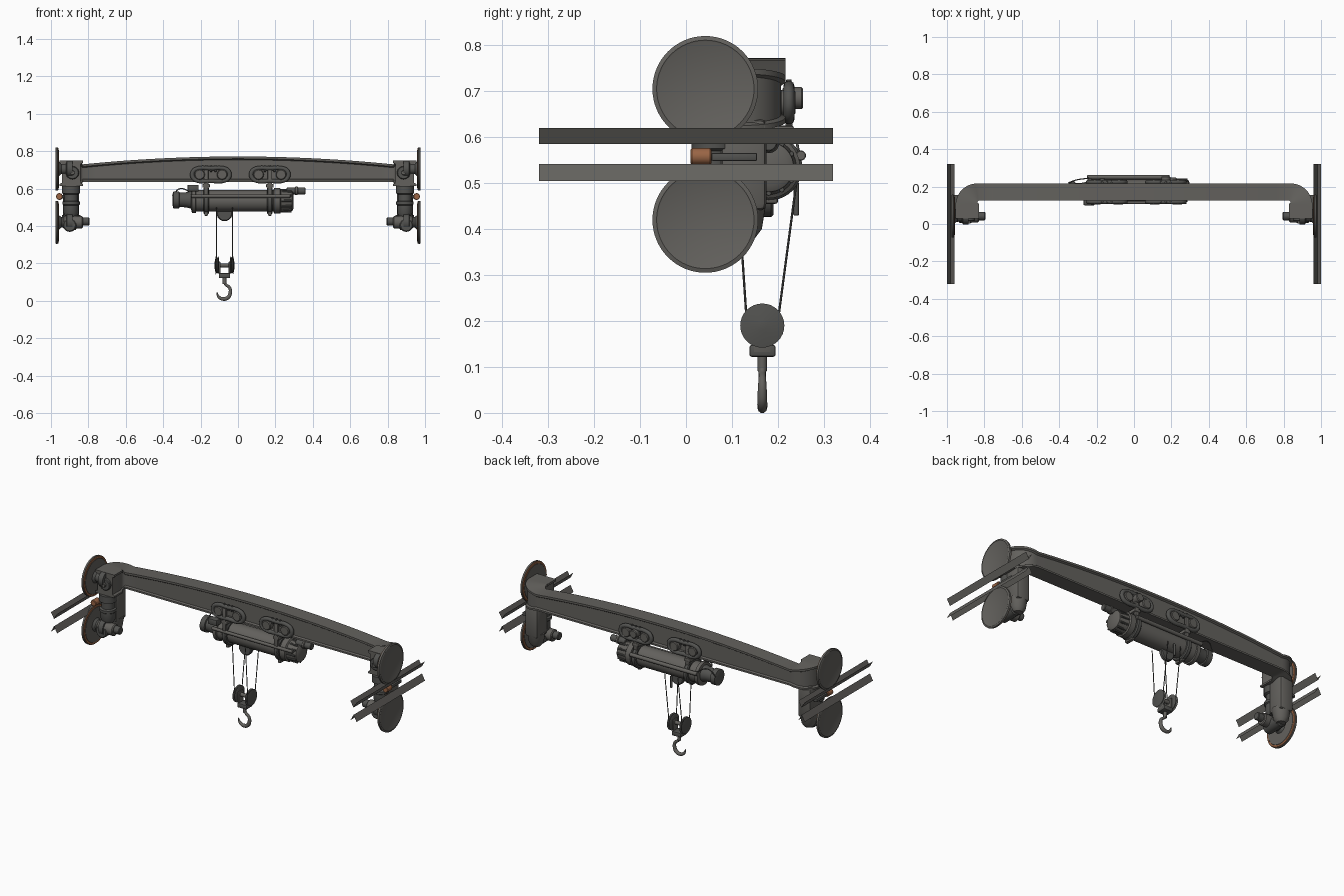
import bpy, bmesh, math
from mathutils import Vector

cube = bpy.data.objects.get("Cube")
if cube:
    bpy.data.objects.remove(cube)


def material(name, rgb):
    m = bpy.data.materials.new(name)
    m.use_nodes = True
    m.diffuse_color = (*rgb, 1)
    m.node_tree.nodes["Principled BSDF"].inputs["Base Color"].default_value = (*rgb, 1)
    return m


STEEL = material("grey steel", (0.125, 0.12, 0.11))
DARK = material("dark steel", (0.085, 0.085, 0.08))
ORANGE = material("burnt orange", (0.32, 0.13, 0.06))


def finish(name, bm, mat, smooth=True):
    bmesh.ops.recalc_face_normals(bm, faces=bm.faces)
    me = bpy.data.meshes.new(name)
    bm.to_mesh(me)
    bm.free()
    me.materials.append(mat)
    ob = bpy.data.objects.new(name, me)
    bpy.context.collection.objects.link(ob)
    if smooth:
        bpy.ops.object.select_all(action='DESELECT')
        ob.select_set(True)
        bpy.context.view_layer.objects.active = ob
        bpy.ops.object.shade_smooth_by_angle(angle=math.radians(35))
    return ob


def box(name, lo, hi, mat=STEEL, bevel=0.005):
    bm = bmesh.new()
    bmesh.ops.create_cube(bm, size=1)
    for v in bm.verts:
        v.co = Vector((a + (b - a) * (c + 0.5) for a, b, c in zip(lo, hi, v.co)))
    if bevel:
        bmesh.ops.bevel(bm, geom=bm.edges[:], offset=bevel, segments=2, affect='EDGES', profile=0.5)
    return finish(name, bm, mat)


def lathe(name, origin, axis, profile, mat=STEEL, seg=32):
    """Turn (distance along axis, radius) points around an axis."""
    bm = bmesh.new()
    rot = Vector((0, 0, 1)).rotation_difference(Vector(axis))
    rings = []
    for d, r in profile:
        rings.append([bm.verts.new(Vector(origin) + rot @ Vector((
            r * math.cos(math.tau * i / seg), r * math.sin(math.tau * i / seg), d)))
            for i in range(seg)])
    for a, b in zip(rings, rings[1:]):
        for i in range(seg):
            j = (i + 1) % seg
            bm.faces.new((a[i], a[j], b[j], b[i]))
    bm.faces.new(rings[0])
    bm.faces.new(rings[-1])
    return finish(name, bm, mat)


def rod(name, a, b, r, mat=STEEL, seg=24):
    d = Vector(b) - Vector(a)
    c = min(r * 0.15, d.length * 0.2)
    return lathe(name, a, d.normalized(),
                 [(0, r - c), (c, r), (d.length - c, r), (d.length, r - c)], mat, seg)


def tube(name, pts, r, mat=STEEL, closed=False, radii=None):
    cu = bpy.data.curves.new(name, 'CURVE')
    cu.dimensions = '3D'
    cu.bevel_depth, cu.bevel_resolution, cu.use_fill_caps = r, 3, True
    sp = cu.splines.new('BEZIER')
    sp.bezier_points.add(len(pts) - 1)
    sp.use_cyclic_u = closed
    sp.resolution_u = 8
    for i, (bp, p) in enumerate(zip(sp.bezier_points, pts)):
        bp.co = p
        bp.handle_left_type = bp.handle_right_type = 'AUTO'
        bp.radius = radii[i] if radii else 1
    cu.materials.append(mat)
    ob = bpy.data.objects.new(name, cu)
    bpy.context.collection.objects.link(ob)
    return ob


# Main beam: a flanged section swept along a bow with both ends turned forward
def beam():
    half = [(0.83 * i / 12, 0.171, 0, 1, 0.045) for i in range(1, 13)]
    for i in range(1, 9):
        a = math.pi / 2 * i / 8
        half.append((0.83 + 0.062 * math.sin(a), 0.109 + 0.062 * math.cos(a),
                     math.sin(a), math.cos(a), 0.045 + 0.017 * i / 8))
    half.append((0.892, 0.03, 1, 0, 0.062))
    path = [(-x, y, -nx, ny, w) for x, y, nx, ny, w in reversed(half)]
    path += [(0, 0.171, 0, 1, 0.045)] + half
    bm, rings = bmesh.new(), []
    for x, y, nx, ny, w in path:
        top = 0.772 - 0.042 * min(1, abs(x) / 0.83) ** 2
        top += 0.02 * abs(nx)
        bot = 0.635 - 0.02 * abs(nx)
        side = [(1, top), (1, top - 0.012), (0.8, top - 0.018),
                (0.8, bot + 0.016), (1, bot + 0.01), (1, bot)]
        sec = side + [(-u, z) for u, z in reversed(side)]
        rings.append([bm.verts.new((x + nx * u * w, y + ny * u * w, z)) for u, z in sec])
    for a, b in zip(rings, rings[1:]):
        for i in range(len(a)):
            j = (i + 1) % len(a)
            bm.faces.new((a[i], a[j], b[j], b[i]))
    bm.faces.new(rings[0])
    bm.faces.new(rings[-1])
    finish("main_beam", bm, STEEL)


beam()

# End carriages, wheels and rails, repeated on both sides
for s, side in ((1, "left"), (-1, "right")):
    def P(x, y, z):
        return (s * x, y, z)

    for z, level in ((0.705, "upper"), (0.42, "lower")):
        tag = f"{side}_{level}_"
        lathe(tag + "wheel", P(0.961, 0.042, z), (s, 0, 0),
              [(0, 0.106), (0.003, 0.115), (0.013, 0.115), (0.016, 0.106), (0.0145, 0.103)], STEEL, 64)
        lathe(tag + "wheel_rim", P(0.9585, 0.042, z), (s, 0, 0),
              [(0, 0.105), (0.001, 0.111), (0.004, 0.113)], ORANGE, 64)
        lathe(tag + "wheel_inner_plate", P(0.957, 0.042, z), (s, 0, 0),
              [(0, 0.1), (0.003, 0.103)], STEEL, 48)
        lathe(tag + "wheel_hub", P(0.885, 0.042, z), (s, 0, 0),
              [(0, 0.045), (0.03, 0.045), (0.035, 0.028), (0.06, 0.028), (0.074, 0.04)], DARK)
        # Rail: angle section opening toward its wheel
        apex, lip = (0.585, 0.62) if level == "upper" else (0.542, 0.505)
        bm = bmesh.new()
        rows = [[bm.verts.new(P(x, y, h)) for y in (-0.32, 0.32)]
                for x, h in ((0.96, lip), (0.98, apex), (1.0, lip))]
        for a, b in zip(rows, rows[1:]):
            bm.faces.new((a[0], a[1], b[1], b[0]))
        finish(tag + "rail", bm, STEEL, False)

    xa, xb = sorted((s * 0.85, s * 0.935))
    box(side + "_leg", (xa, 0.075, 0.44), (xb, 0.175, 0.64), STEEL, 0.015)
    lathe(side + "_leg_foot", P(0.892, 0.125, 0.38), (0, 0, 1),
          [(0, 0.025), (0.02, 0.04), (0.08, 0.05)])
    lathe(side + "_leg_drive", P(0.892, 0.06, 0.45), (0, 0, 1),
          [(0, 0.03), (0.02, 0.04), (0.06, 0.04), (0.065, 0.046), (0.08, 0.046),
           (0.085, 0.036), (0.12, 0.036), (0.125, 0.048), (0.165, 0.048)], DARK)
    rod(side + "_lower_motor", P(0.935, 0.042, 0.42), P(0.83, 0.042, 0.42), 0.034)
    rod(side + "_lower_motor_cap", P(0.84, 0.042, 0.425), P(0.795, 0.042, 0.425), 0.022, DARK)
    rod(side + "_lower_gearbox", P(0.9, 0.005, 0.405), P(0.9, 0.12, 0.405), 0.036, DARK)
    rod(side + "_carriage_cap", P(0.885, 0.035, 0.685), P(0.885, 0.015, 0.685), 0.035, DARK)
    rod(side + "_carriage_bolt", P(0.885, 0.02, 0.685), P(0.885, 0.002, 0.685), 0.012)
    # Horizontal guide roller between the rails
    rod(side + "_guide_roller", P(0.955, 0.01, 0.558), P(0.955, 0.055, 0.558), 0.018, ORANGE)
    xa, xb = sorted((s * 0.93, s * 0.965))
    box(side + "_guide_arm", (xa, 0.055, 0.548), (xb, 0.155, 0.566), DARK, 0.004)

# Hoist body turned along its long axis
HY, HZ = 0.18, 0.535
lathe("hoist_drum", (-0.25, HY, HZ), (1, 0, 0),
      [(0, 0.05), (0.004, 0.066), (0.024, 0.066), (0.026, 0.058), (0.44, 0.058),
       (0.442, 0.068), (0.475, 0.068), (0.48, 0.06), (0.54, 0.054), (0.548, 0.04)], STEEL, 40)
lathe("hoist_motor", (-0.35, HY, HZ + 0.005), (1, 0, 0),
      [(0, 0.03), (0.005, 0.046), (0.035, 0.046), (0.037, 0.038), (0.07, 0.04), (0.105, 0.048)], DARK)
rod("brake_motor", (0.26, HY, 0.588), (0.36, HY, 0.588), 0.019, DARK)
rod("brake_motor_flange", (0.305, HY, 0.588), (0.32, HY, 0.588), 0.023)
rod("rear_rail", (-0.25, 0.25, 0.56), (0.19, 0.25, 0.56), 0.011)
rod("front_rail", (-0.25, 0.115, 0.56), (0.28, 0.115, 0.56), 0.009)
box("control_box", (-0.27, 0.1, 0.585), (-0.21, 0.14, 0.62), DARK)
tube("power_cable", [(-0.35, 0.22, 0.56), (-0.31, 0.235, 0.6), (-0.24, 0.245, 0.57)], 0.003, DARK)
for i in range(12):
    a = math.tau * i / 12
    y, z = HY + 0.057 * math.cos(a), HZ + 0.057 * math.sin(a)
    rod("cooling_fin", (0.23, y, z), (0.285, y, z), 0.006, DARK, 8)

# Two trolleys: loops on both beam faces, rollers and hangers
for cx, hx in ((-0.145, -0.17), (0.17, 0.17)):
    for y, out in ((0.118, -1), (0.224, 1)):
        pts = []
        for i in range(12):
            a = math.tau * i / 12
            c = math.cos(a)
            pts.append((cx + 0.032 * math.sin(a) + 0.0 if abs(c) < 0 else
                        cx + 0.06 * (1 if c > 0.01 else -1 if c < -0.01 else 0) + 0.04 * c,
                        y, 0.675 + 0.034 * math.sin(a)))
        tube("trolley_loop", pts, 0.012, DARK, True)
        for dx in (-0.06, 0.06):
            rod("trolley_roller", (cx + dx, y - out * 0.02, 0.675), (cx + dx, y + out * 0.014, 0.675), 0.028)
        box("trolley_hanger", (hx - 0.012, y - 0.008, 0.54), (hx + 0.012, y + 0.008, 0.7), STEEL, 0.004)
        for dx in (-0.025, 0, 0.025):
            rod("trolley_bolt", (cx + dx, y, 0.69), (cx + dx, y, 0.725), 0.006, DARK, 12)
    box("trolley_crossbar", (hx - 0.02, 0.11, 0.605), (hx + 0.02, 0.235, 0.625))
    rod("drum_clamp", (hx - 0.014, HY, HZ), (hx + 0.014, HY, HZ), 0.073, DARK, 40)
    box("clamp_lug", (hx - 0.01, 0.14, 0.455), (hx + 0.01, 0.2, 0.48))
rod("trolley_motor", (0.17, 0.21, 0.685), (0.17, 0.255, 0.685), 0.024)

# Ropes and upper sheave
HX = -0.072
rod("upper_sheave", (HX, 0.165, 0.468), (HX, 0.19, 0.468), 0.042, DARK)
for x in (HX - 0.043, HX + 0.043):
    rod("front_rope", (x, 0.112, 0.5), (x, 0.132, 0.2), 0.0025, DARK, 8)
    rod("rear_rope", (x, 0.24, 0.5), (x, 0.2, 0.2), 0.0025, DARK, 8)
rod("rope_guide", (HX, 0.24, 0.43), (HX, 0.24, 0.5), 0.006, DARK, 12)

# Hook block: paired sheaves, axle, yoke
for s in (-1, 1):
    lathe("block_sheave", (HX + s * 0.03, 0.166, 0.19), (s, 0, 0),
          [(0, 0.04), (0.004, 0.048), (0.009, 0.04), (0.012, 0.04), (0.017, 0.048), (0.024, 0.01)], DARK)
    box("block_cheek", (HX + s * 0.026 - 0.004, 0.145, 0.13), (HX + s * 0.026 + 0.004, 0.187, 0.21), STEEL, 0.003)
rod("block_axle", (HX - 0.04, 0.166, 0.19), (HX + 0.04, 0.166, 0.19), 0.011)
box("block_yoke", (HX - 0.03, 0.138, 0.122), (HX + 0.03, 0.195, 0.148), DARK)

# Hook
rod("hook_shank", (HX, 0.166, 0.09), (HX, 0.166, 0.135), 0.01)
hook = [(0, 0.11), (0.005, 0.09), (0.027, 0.07), (0.031, 0.045), (0.018, 0.018),
        (-0.008, 0.0105), (-0.031, 0.022), (-0.041, 0.046)]
tube("hook", [(HX + x, 0.166, z) for x, z in hook], 0.01, STEEL, False,
     [0.8, 0.8, 0.85, 1, 1.1, 1.05, 0.8, 0.25])
